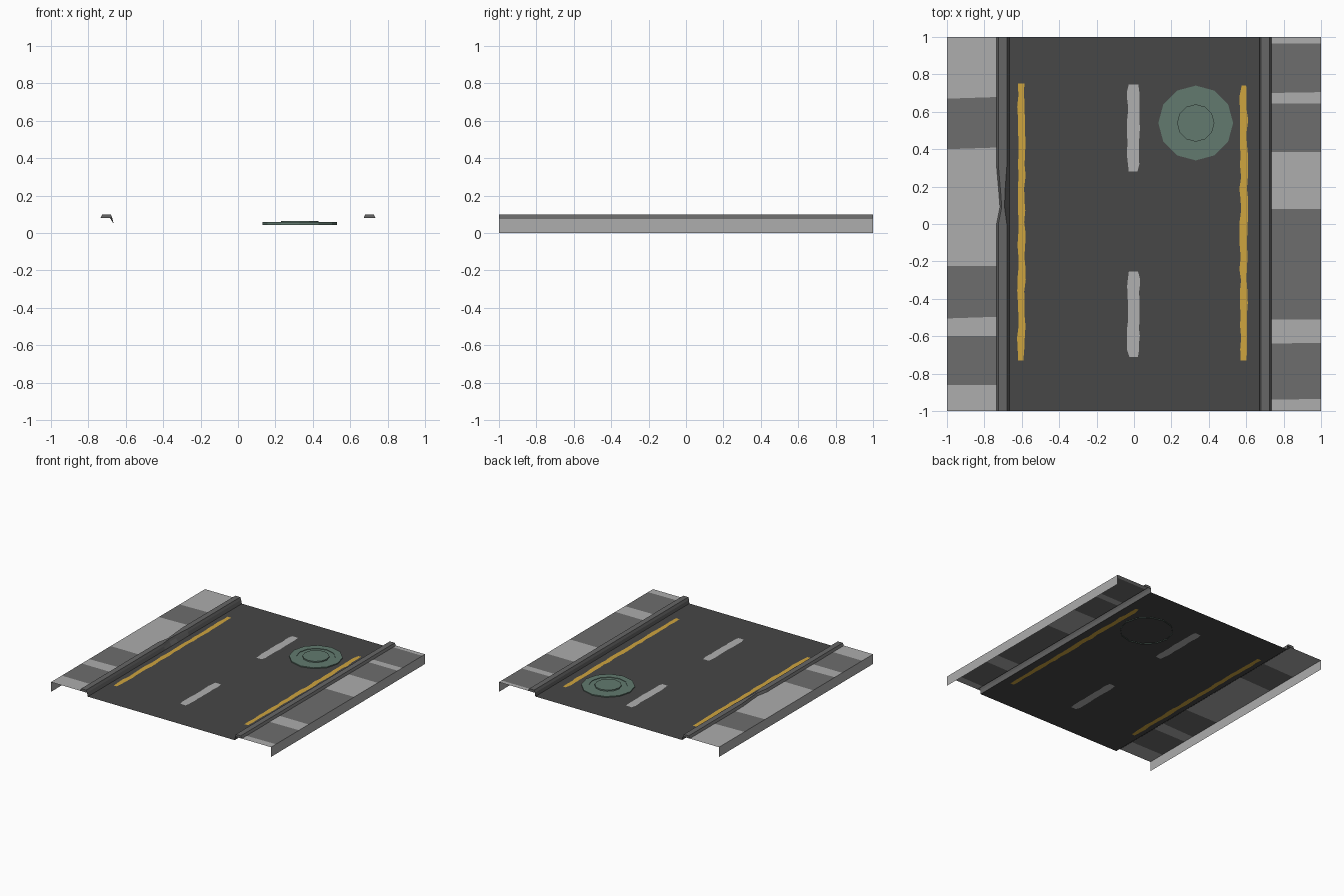
import bpy, math, random

if "Cube" in bpy.data.objects:
    bpy.data.objects.remove(bpy.data.objects["Cube"])

random.seed(4)


def material(name, hexcol):
    rgb = [int(hexcol[i:i + 2], 16) / 255 for i in (0, 2, 4)]
    lin = [c / 12.92 if c <= 0.04045 else ((c + 0.055) / 1.055) ** 2.4 for c in rgb]
    m = bpy.data.materials.new(name)
    m.diffuse_color = (*lin, 1)
    m.use_nodes = True
    m.node_tree.nodes["Principled BSDF"].inputs["Base Color"].default_value = m.diffuse_color
    return m


ASPHALT = material("asphalt", "474747")
LIGHT = material("light_concrete", "ADADAD")
DARK = material("dark_concrete", "6D6D6D")
CURB = material("curb_grey", "666666")
WHITE = material("white_paint", "B0B0B0")
YELLOW = material("yellow_paint", "CFA53F")
GREEN = material("manhole_green", "627A6F")


def make(name, verts, faces, mats, indices=None):
    me = bpy.data.meshes.new(name)
    me.from_pydata(verts, [], faces)
    for m in mats:
        me.materials.append(m)
    if indices:
        me.polygons.foreach_set("material_index", indices)
    me.update()
    ob = bpy.data.objects.new(name, me)
    bpy.context.collection.objects.link(ob)
    return ob


ROAD_Z, WALK_Z = 0.05, 0.08

# Road surface
make("road", [(-0.665, -1, ROAD_Z), (0.67, -1, ROAD_Z), (0.67, 1, ROAD_Z), (-0.665, 1, ROAD_Z)],
     [(0, 1, 2, 3)], [ASPHALT])


# Sidewalk: alternating slabs between slightly skewed joints (y at outer edge, y at curb)
def sidewalk(name, side, joints, dark_slabs):
    verts, faces, idx = [], [], []
    for outer, inner in joints:
        verts += [(side, outer, WALK_Z), (side * 0.70, inner, WALK_Z)]
    for i in range(len(joints) - 1):
        a = 2 * i
        f = (a, a + 2, a + 3, a + 1)
        faces.append(f if side > 0 else f[::-1])
        idx.append(1 if i in dark_slabs else 0)
    make(name, verts, faces, [LIGHT, DARK], idx)
    # outer skirt
    skirt = [(side, -1, 0), (side, 1, 0), (side, 1, WALK_Z), (side, -1, WALK_Z)]
    make(name + "_skirt", skirt, [(0, 1, 2, 3) if side > 0 else (3, 2, 1, 0)], [LIGHT])


sidewalk("left_sidewalk", -1,
         [(-1, -1), (-.86, -.86), (-.60, -.60), (-.505, -.495), (-.225, -.225),
          (.40, .41), (.67, .68), (1, 1)], {1, 3, 5})
sidewalk("right_sidewalk", 1,
         [(-1, -1), (-.935, -.94), (-.635, -.64), (-.51, -.51), (-.225, -.24), (.08, .08),
          (.385, .385), (.645, .645), (.705, .70), (.965, .965), (1, 1)], {1, 3, 4, 6, 8})


# Curbs: a profile lofted along y, with optional chipped stations (y, outer dent, inner dent)
def curb(name, side, base_x, stations):
    verts, faces = [], []
    for y, dent_out, dent_in in stations:
        profile = [(0.735 - dent_out, WALK_Z), (0.725 - dent_out, 0.1),
                   (0.68 + dent_in, 0.1), (0.672 + dent_in, WALK_Z), (base_x, ROAD_Z)]
        verts += [(side * x, y, z) for x, z in profile]
    n = 5
    for s in range(len(stations) - 1):
        for k in range(n - 1):
            a = s * n + k
            faces.append((a, a + n, a + n + 1, a + 1))
    last = (len(stations) - 1) * n
    faces += [(0, 1, 2, 3), tuple(last + k for k in (3, 2, 1, 0))]
    if side < 0:
        faces = [f[::-1] for f in faces]
    make(name, verts, faces, [CURB])


curb("left_curb", -1, 0.665,
     [(-1, 0, 0), (0, 0, 0), (.09, .018, .012), (.17, .012, .01), (.31, 0, 0), (1, 0, 0)])
curb("right_curb", 1, 0.67, [(-1, 0, 0), (1, 0, 0)])


# Worn paint strips: thin plates with ragged edges, visible on both sides of the road sheet
def paint(name, x, half, y0, y1, steps, wear, mat):
    rows = []
    for i in range(steps + 1):
        y = y0 + (y1 - y0) * i / steps
        w = half * (0.75 if i in (0, steps) else 1)
        rows.append((y, x - w + random.uniform(-wear, wear), x + w + random.uniform(-wear, wear)))
    n = len(rows)
    verts, faces = [], []
    for z in (ROAD_Z - 0.001, ROAD_Z + 0.001):
        verts += [(l, y, z) for y, l, r in rows] + [(r, y, z) for y, l, r in rows]
    for i in range(n - 1):
        faces.append((i, i + 1, n + i + 1, n + i))
        t = 2 * n
        faces.append((t + i, t + n + i, t + n + i + 1, t + i + 1))
    make(name, verts, faces, [mat])


paint("left_edge_line", -0.602, 0.019, -0.73, 0.75, 24, 0.005, YELLOW)
paint("right_edge_line", 0.587, 0.019, -0.73, 0.74, 24, 0.005, YELLOW)
paint("back_centre_dash", -0.003, 0.032, 0.28, 0.745, 12, 0.003, WHITE)
paint("front_centre_dash", -0.003, 0.032, -0.71, -0.255, 12, 0.003, WHITE)

# Manhole cover: stepped 12-sided disc (radius, height)
steps = [(.2, .043), (.2, .058), (.145, .058), (.145, .054), (.1, .054), (.1, .064)]
N = 12
verts = [(0.33 + r * math.cos(math.tau * i / N), 0.54 + r * math.sin(math.tau * i / N), z)
         for r, z in steps for i in range(N)]
faces = [(k * N + i, k * N + (i + 1) % N, (k + 1) * N + (i + 1) % N, (k + 1) * N + i)
         for k in range(len(steps) - 1) for i in range(N)]
faces.append(tuple((len(steps) - 1) * N + i for i in range(N)))
make("manhole_cover", verts, faces, [GREEN])
